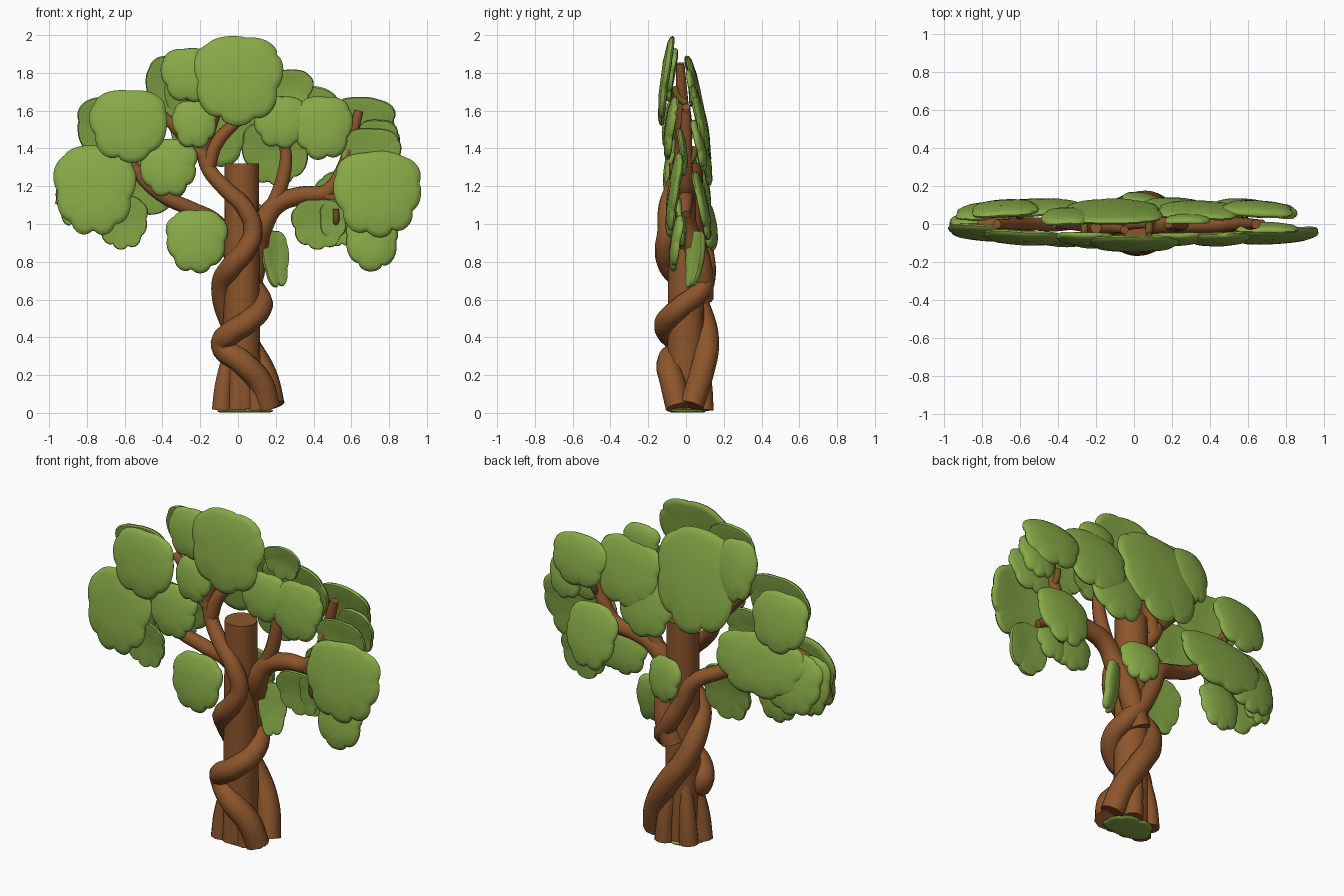
import bpy, bmesh, random
from math import sin, cos, pi, radians, sqrt
from mathutils import Matrix

random.seed(11)
old = bpy.data.objects.get("Cube")
if old:
    bpy.data.objects.remove(old, do_unlink=True)


def material(name, colour):
    mat = bpy.data.materials.new(name)
    mat.use_nodes = True
    mat.diffuse_color = (*colour, 1)
    mat.node_tree.nodes["Principled BSDF"].inputs["Base Color"].default_value = (*colour, 1)
    return mat


BARK = material("bark_brown", (0.265, 0.092, 0.025))
LEAF = material("leaf_green", (0.24, 0.4, 0.062))
TWIG = material("twig_olive", (0.15, 0.1, 0.012))


def finish(obj, mat):
    obj.data.materials.clear()
    obj.data.materials.append(mat)
    bpy.ops.object.select_all(action="DESELECT")
    obj.select_set(True)
    bpy.context.view_layer.objects.active = obj
    bpy.ops.object.shade_smooth_by_angle(angle=radians(50))


def mesh_object(name, bm, mat):
    bmesh.ops.recalc_face_normals(bm, faces=bm.faces)
    mesh = bpy.data.meshes.new(name)
    bm.to_mesh(mesh)
    bm.free()
    obj = bpy.data.objects.new(name, mesh)
    bpy.context.collection.objects.link(obj)
    finish(obj, mat)
    return obj


def limb(name, points, start, end, mat=BARK):
    """Tapered round limb through the given points."""
    curve = bpy.data.curves.new(name, "CURVE")
    curve.dimensions = "3D"
    curve.bevel_depth = 1
    curve.bevel_resolution = 3
    curve.resolution_u = 6
    curve.use_fill_caps = True
    spline = curve.splines.new("BEZIER")
    spline.bezier_points.add(len(points) - 1)
    for i, (knot, co) in enumerate(zip(spline.bezier_points, points)):
        knot.co = co
        knot.radius = start + (end - start) * (i / (len(points) - 1)) ** 1.6
        knot.handle_left_type = knot.handle_right_type = "AUTO"
    obj = bpy.data.objects.new(name, curve)
    bpy.context.collection.objects.link(obj)
    bpy.ops.object.select_all(action="DESELECT")
    obj.select_set(True)
    bpy.context.view_layer.objects.active = obj
    bpy.ops.object.convert(target="MESH")
    finish(bpy.context.view_layer.objects.active, mat)


def outline(lobes, count=72):
    """Broad leaf outline in a unit box: shallow lobes on top, deeper ones at the tip."""
    phase, warp = random.uniform(0, pi), random.uniform(0, 2 * pi)
    points = []
    for i in range(count):
        a = 2 * pi * i / count
        full = (abs(cos(a)) ** 2.5 + abs(sin(a)) ** 2.5) ** -0.4
        notch = 0.11 - 0.07 * sin(a)
        wave = abs(cos(lobes * a / 2 + phase + 0.5 * sin(a + warp)))
        r = full * (1 - notch * (1 - sqrt(wave)))
        points.append((r * cos(a) * (1 + 0.16 * sin(a)), r * sin(a)))
    wide = max(abs(x) for x, z in points)
    tall = max(abs(z) for x, z in points)
    return [(x / wide, z / tall) for x, z in points]


def leaf(name, place, width, height, lean, turn, side, thick=0.018):
    """Flat cushioned leaf, its rim bent toward the tree."""
    bm = bmesh.new()
    shape = outline(random.choice((6, 7, 8)))

    def ring(scale, offset):
        verts = []
        for x, z in shape:
            x, z = x * scale, z * scale
            bend = -side * 0.02 * (x * x + z * z)
            verts.append(bm.verts.new((x * width / 2, offset + bend, z * height / 2)))
        return verts

    profile = [(0.4, -1), (0.86, -0.95), (0.97, -0.6), (1, 0), (0.97, 0.6), (0.86, 0.95), (0.4, 1)]
    rings = [ring(s, o * thick) for s, o in profile]
    for a, b in zip(rings, rings[1:]):
        for i in range(len(a)):
            j = (i + 1) % len(a)
            bm.faces.new((a[i], a[j], b[j], b[i]))
    bm.faces.new(rings[0])
    bm.faces.new(rings[-1])
    obj = mesh_object(name, bm, LEAF)
    obj.matrix_world = (Matrix.Translation(place) @ Matrix.Rotation(turn, 4, "Z")
                        @ Matrix.Rotation(lean, 4, "X"))


# Straight central pole
bm = bmesh.new()
bmesh.ops.create_cone(bm, cap_ends=True, segments=16, radius1=0.1, radius2=0.09, depth=1.3,
                      matrix=Matrix.Translation((0.02, 0, 0.67)))
mesh_object("central_trunk", bm, BARK)

# Vine rising round the back, crossing the front, then leaving as the middle branch
limb("middle_vine", [(0.18, 0.03, 0.04), (0.14, 0.08, 0.2), (0.05, 0.11, 0.36),
                     (-0.05, 0.08, 0.52), (-0.08, 0, 0.68), (-0.03, -0.09, 0.78),
                     (0.04, -0.11, 0.86), (0.08, -0.1, 0.96), (0.04, -0.1, 1.08),
                     (-0.07, -0.07, 1.19), (-0.16, -0.03, 1.3), (-0.19, -0.02, 1.42),
                     (-0.2, -0.02, 1.56)], 0.068, 0.03)

# Vine from the right root, round the left and front, leaving as the low left branch
limb("left_vine", [(0.16, -0.04, 0.03), (0.12, -0.07, 0.16), (0.02, -0.09, 0.27),
                   (-0.08, -0.04, 0.36), (-0.04, -0.09, 0.42), (0.05, -0.105, 0.48),
                   (0.125, -0.03, 0.56), (0.1, 0.07, 0.64), (0.04, 0.105, 0.72),
                   (-0.04, 0.1, 0.86), (-0.11, 0.08, 1), (-0.25, 0.03, 1.08), (-0.4, 0, 1.15),
                   (-0.53, 0, 1.27), (-0.62, 0, 1.42), (-0.72, 0, 1.6)], 0.068, 0.025)

# Vine leaving the back as the right branch
limb("right_vine", [(0.03, 0.08, 0.6), (0.08, 0.08, 0.74), (0.1, 0.05, 0.87), (0.13, 0, 0.99),
                    (0.2, 0, 1.1), (0.33, 0, 1.15), (0.47, 0, 1.17), (0.55, 0, 1.28),
                    (0.6, 0, 1.45), (0.64, 0, 1.6)], 0.065, 0.025)

# Forks
forks = {
    "right_upper_fork": [(0.17, 0, 1.06), (0.24, 0, 1.25), (0.25, 0, 1.4), (0.18, 0, 1.58)],
    "right_outer_fork": [(0.44, 0, 1.16), (0.55, 0, 1.12), (0.68, 0, 1.05)],
    "middle_fork": [(-0.16, -0.03, 1.3), (-0.12, -0.02, 1.42), (-0.03, 0, 1.52), (0.1, 0, 1.62)],
    "top_fork": [(-0.19, -0.02, 1.4), (-0.12, -0.02, 1.6), (-0.05, -0.03, 1.85)],
    "left_upper_fork": [(-0.18, -0.02, 1.36), (-0.3, 0, 1.48), (-0.42, 0, 1.6)],
    "left_outer_fork": [(-0.53, 0, 1.27), (-0.75, 0, 1.3), (-0.9, 0, 1.22), (-0.95, 0, 1.1)],
}
for name, path in forks.items():
    limb(name, path, 0.042, 0.022)

# Small olive twigs showing between the leaves
for i, (x, y, z) in enumerate([(-0.26, -0.06, 1.66), (0.08, -0.06, 1.7), (0.52, -0.05, 1.05),
                               (0.58, 0.05, 1.38), (-0.6, 0.05, 1.38)]):
    limb(f"olive_twig_{i}", [(x, 0, z - 0.06), (x, y * 0.7, z - 0.03), (x, y, z + 0.03)],
         0.02, 0.016, TWIG)

# Flared roots around the foot
for i, (x, y) in enumerate([(-0.085, -0.04), (0, -0.05), (0.1, -0.05), (-0.06, 0.06), (0.08, 0.09)]):
    limb(f"root_{i}", [(x, y, 0.014), (x * 0.9, y, 0.14), (x * 0.4, y * 0.7, 0.36)], 0.056, 0.035)

# Leaves: x, z, width, height
front = [(0, 1.76, 0.48, 0.48), (-0.26, 1.79, 0.3, 0.29), (-0.58, 1.52, 0.42, 0.39),
         (-0.76, 1.18, 0.44, 0.48), (-0.37, 1.3, 0.31, 0.31), (-0.22, 0.91, 0.33, 0.34),
         (0.45, 1.51, 0.32, 0.34), (0.23, 1.54, 0.3, 0.28), (0.74, 1.16, 0.47, 0.46),
         (0.71, 0.9, 0.28, 0.3), (-0.23, 1.53, 0.24, 0.26)]
middle = [(-0.61, 1.01, 0.27, 0.29), (0.43, 1, 0.3, 0.27), (0.28, 1.72, 0.24, 0.2),
          (0.7, 1.38, 0.33, 0.26), (0.55, 1.01, 0.24, 0.26), (-0.85, 1.15, 0.23, 0.35)]
back = [(-0.12, 1.6, 0.54, 0.6), (0.2, 1.38, 0.36, 0.36), (0.34, 1.54, 0.44, 0.4),
        (0.65, 1.53, 0.38, 0.3), (0.74, 1.42, 0.24, 0.28), (-0.68, 1.51, 0.36, 0.35),
        (-0.36, 1.72, 0.26, 0.36), (-0.55, 1.22, 0.58, 0.36), (-0.76, 1.16, 0.36, 0.36),
        (0.57, 1.1, 0.34, 0.38)]

for i, (x, z, w, h) in enumerate(front):
    y = -0.12 + 0.055 * abs(x) + 0.014 * (i % 2)
    leaf(f"front_leaf_{i}", (x, y, z), w, h, radians(-7), 0.08 * x, -1)
for i, (x, z, w, h) in enumerate(middle):
    leaf(f"middle_leaf_{i}", (x, random.uniform(-0.02, 0.04), z), w, h, radians(5), 0, 1, 0.015)
for i, (x, z, w, h) in enumerate(back):
    y = min(0.1, 0.04 + 0.18 * (1.85 - z)) - 0.02 * abs(x) + 0.012 * (i % 2)
    leaf(f"back_leaf_{i}", (x, y, z), w, h, radians(11), -0.08 * x, 1)

# Small low leaves beside and behind the trunk
leaf("low_side_leaf", (0.19, 0.06, 0.81), 0.16, 0.31, radians(-10), radians(30), 1)
leaf("low_back_leaf", (0.06, 0.14, 0.99), 0.24, 0.26, radians(8), radians(-12), 1)

# Mossy patch under the foot
leaf("ground_moss", (0.04, 0.01, 0.011), 0.3, 0.2, radians(90), 0, 0, 0.01)
